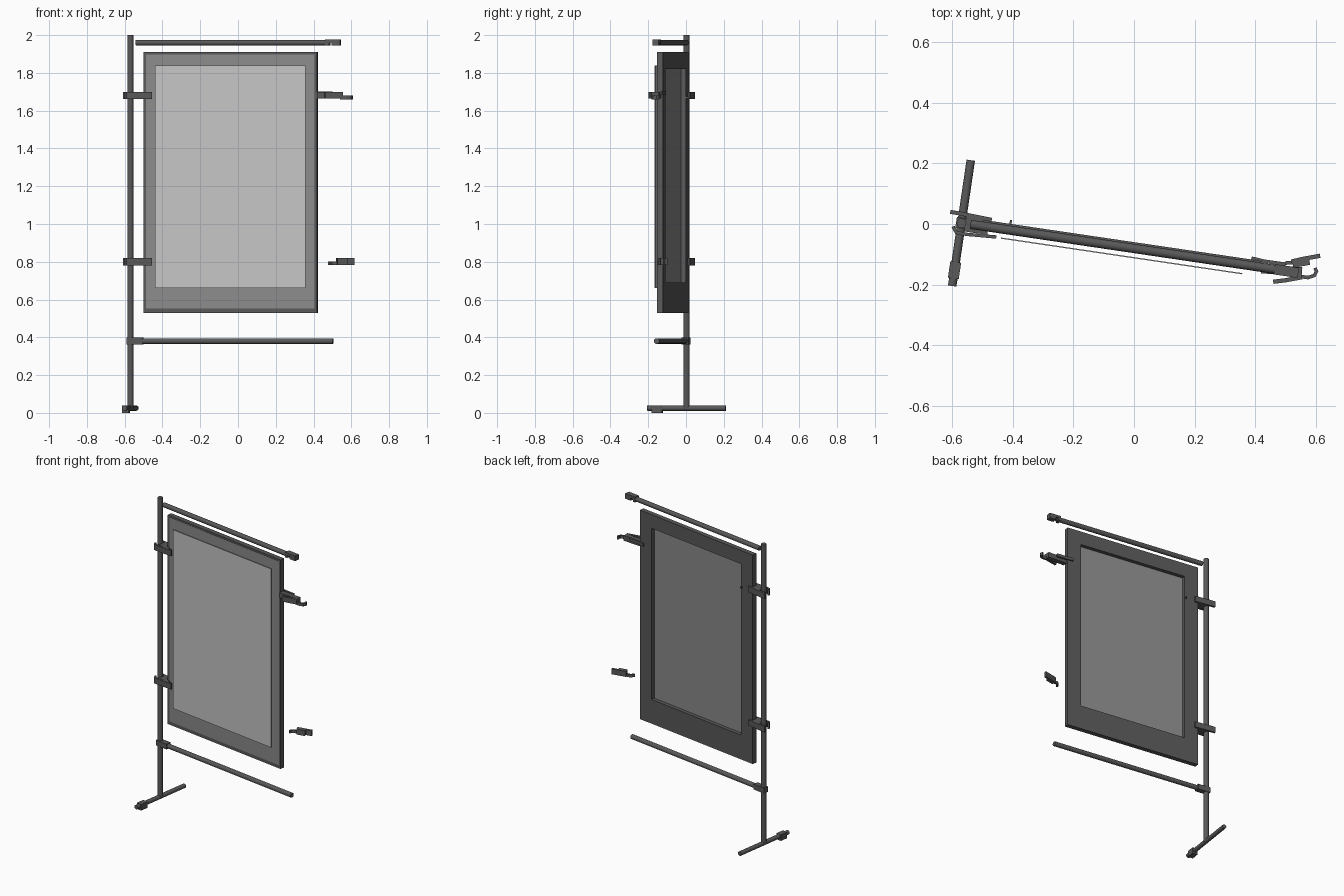
import bpy, bmesh, math
from mathutils import Matrix, Vector

cube = bpy.data.objects.get("Cube")
if cube:
    bpy.data.objects.remove(cube)


def material(name, value):
    m = bpy.data.materials.new(name)
    m.use_nodes = True
    colour = (value, value, value, 1)
    m.diffuse_color = colour
    m.node_tree.nodes["Principled BSDF"].inputs["Base Color"].default_value = colour
    return m


DARK = material("dark grey metal", 0.10)
MID = material("mid grey pane", 0.26)
LIGHT = material("light grey sheet", 0.56)

# Local frame: u runs along the panel from the post, v points to the back
FRAME = Matrix.Translation((-0.57, 0.003, 0)) @ Matrix.Rotation(math.radians(-8.4), 4, "Z")


def finish(name, bm, mat, smooth=False):
    bmesh.ops.recalc_face_normals(bm, faces=bm.faces)
    mesh = bpy.data.meshes.new(name)
    bm.to_mesh(mesh)
    bm.free()
    mesh.materials.append(mat)
    ob = bpy.data.objects.new(name, mesh)
    bpy.context.collection.objects.link(ob)
    if smooth:
        bpy.ops.object.select_all(action="DESELECT")
        ob.select_set(True)
        bpy.context.view_layer.objects.active = ob
        bpy.ops.object.shade_smooth_by_angle(angle=math.radians(40))
    return ob


def add_box(bm, u, v, z):
    size = [b - a for a, b in (u, v, z)]
    mid = [(a + b) / 2 for a, b in (u, v, z)]
    bmesh.ops.create_cube(bm, size=1, matrix=FRAME @ Matrix.Translation(mid) @ Matrix.Diagonal((*size, 1)))


def boxes(name, mat, *parts):
    bm = bmesh.new()
    for part in parts:
        add_box(bm, *part)
    return finish(name, bm, mat)


def rod(name, a, b, radius):
    a, b = FRAME @ Vector(a), FRAME @ Vector(b)
    turn = (b - a).to_track_quat("Z", "Y").to_matrix().to_4x4()
    bm = bmesh.new()
    bmesh.ops.create_cone(bm, cap_ends=True, segments=20, radius1=radius, radius2=radius,
                          depth=(b - a).length, matrix=Matrix.Translation((a + b) / 2) @ turn)
    return finish(name, bm, DARK, True)


def strip(name, path, width, z0, z1):
    """Bent plate following a ground-plan path."""
    pts = [Vector(p) for p in path]
    left, right = [], []
    for i, p in enumerate(pts):
        d = (pts[min(i + 1, len(pts) - 1)] - pts[max(i - 1, 0)]).normalized()
        n = Vector((-d.y, d.x)) * width / 2
        left.append(p + n)
        right.append(p - n)
    bm = bmesh.new()
    rows = [[bm.verts.new((q.x, q.y, z)) for q in side]
            for side, z in ((left, z0), (right, z0), (right, z1), (left, z1))]
    for i in range(len(pts) - 1):
        for k in range(4):
            a, b = rows[k], rows[(k + 1) % 4]
            bm.faces.new((a[i], a[i + 1], b[i + 1], b[i]))
    for i in (0, -1):
        bm.faces.new([r[i] for r in rows])
    return finish(name, bm, DARK)


# Stand: post, foot and two cross bars
rod("post", (0, 0, 0.02), (0, 0, 2.0), 0.016)
rod("foot", (0, -0.21, 0.025), (0, 0.21, 0.025), 0.014)
boxes("foot_sleeve", DARK, ((-0.018, 0.018), (-0.185, -0.13), (0, 0.04)))
rod("top_bar", (0.03, 0, 1.96), (1.07, 0, 1.96), 0.015)
rod("lower_bar", (0.02, 0, 0.38), (1.085, 0, 0.38), 0.015)
boxes("lower_bar_socket", DARK, ((-0.018, 0.068), (-0.018, 0.018), (0.363, 0.398)))
boxes("top_bar_hook", DARK,
      ((1.045, 1.125), (-0.017, 0.017), (1.962, 1.978)),
      ((1.045, 1.06), (-0.017, 0.017), (1.944, 1.962)),
      ((1.08, 1.125), (-0.017, 0.017), (1.944, 1.962)))

# Panel: dark frame, mid pane and floating light sheet
V = (-0.01, 0.021)
boxes("panel_frame", DARK,
      ((0.071, 1.0), V, (1.82, 1.91)),
      ((0.071, 1.0), V, (0.53, 0.69)),
      ((0.071, 0.168), V, (0.69, 1.82)),
      ((0.905, 1.0), V, (0.69, 1.82)))
boxes("panel_pane", MID, ((0.086, 0.988), (-0.0115, -0.004), (0.552, 1.898)))
boxes("front_sheet", LIGHT, ((0.136, 0.942), (-0.032, -0.028), (0.66, 1.84)))
boxes("back_peg", DARK, ((0.157, 0.164), (0.02, 0.034), (1.665, 1.675)))

# Hinge clamps on the post
for label, z in (("upper", 1.68), ("lower", 0.80)):
    lo, hi = z - 0.019, z + 0.019
    strip(label + "_clamp_back_jaw",
          [(-0.607, 0.04), (-0.57, 0.034), (-0.53, 0.026), (-0.47, 0.014)], 0.013, lo, hi)
    strip(label + "_clamp_front_jaw",
          [(-0.598, -0.008), (-0.588, -0.028), (-0.555, -0.034), (-0.455, -0.043)], 0.011, lo, hi)
    boxes(label + "_clamp_body", DARK, ((0.012, 0.09), (-0.026, 0.024), (lo, hi)))

# Loose upper clamp: open jaws with a curved hook
strip("loose_upper_back_jaw", [(0.388, -0.113), (0.43, -0.123), (0.5, -0.133)], 0.012, 1.683, 1.702)
strip("loose_upper_body", [(0.42, -0.148), (0.48, -0.152), (0.555, -0.158)], 0.03, 1.664, 1.698)
strip("loose_upper_front_jaw", [(0.46, -0.191), (0.5, -0.186), (0.555, -0.176)], 0.014, 1.664, 1.698)
strip("loose_upper_hook",
      [(0.54, -0.172), (0.575, -0.177), (0.596, -0.17), (0.603, -0.157), (0.598, -0.145)],
      0.012, 1.66, 1.68)

# Loose lower clamp: plate with a curved hook
strip("loose_lower_plate", [(0.52, -0.124), (0.56, -0.115), (0.615, -0.105)], 0.014, 0.784, 0.82)
strip("loose_lower_block", [(0.525, -0.134), (0.58, -0.124)], 0.022, 0.784, 0.82)
strip("loose_lower_hook",
      [(0.53, -0.128), (0.505, -0.128), (0.49, -0.137), (0.482, -0.152)], 0.012, 0.784, 0.802)
